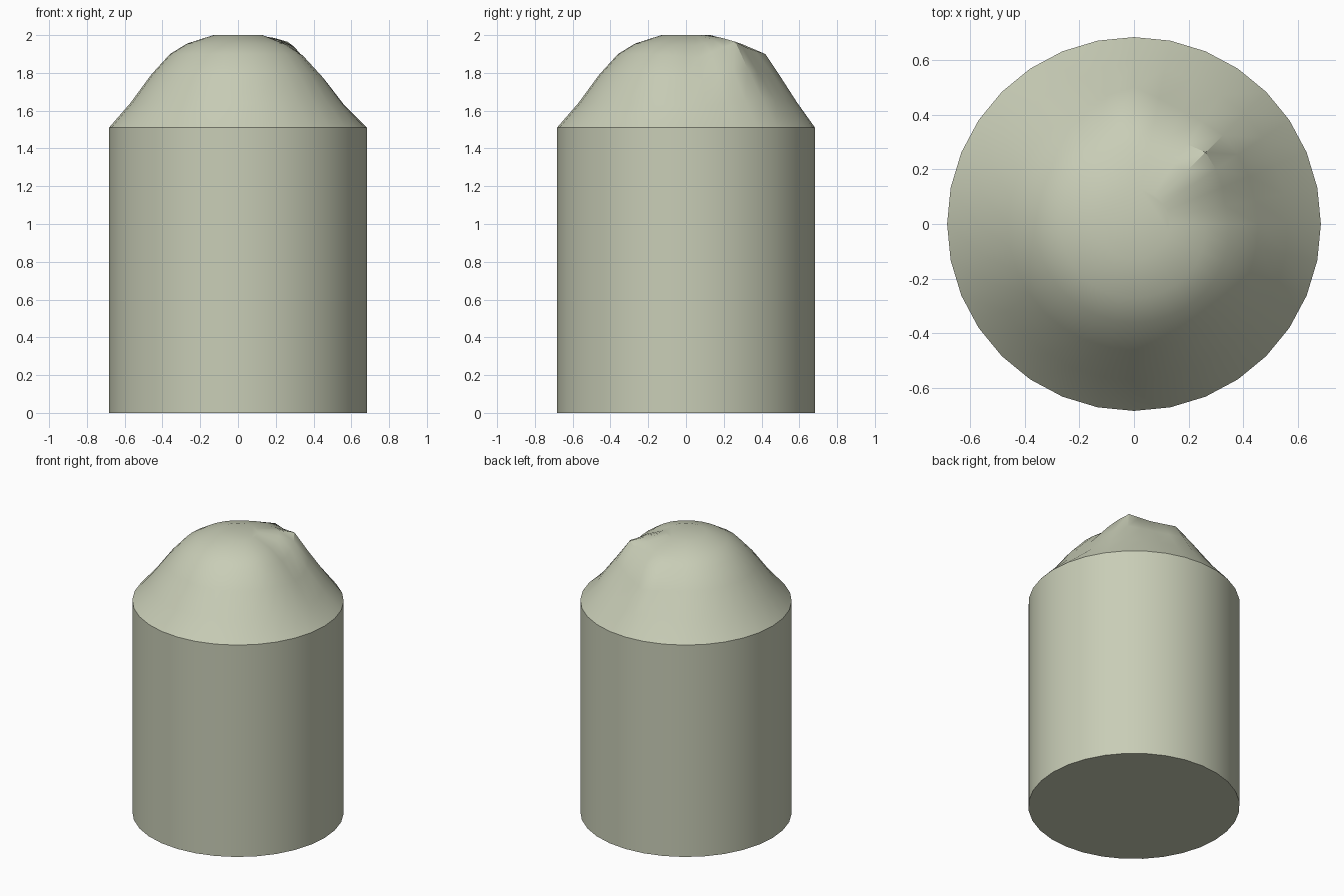
import bpy, bmesh, math

cube = bpy.data.objects.get("Cube")
if cube:
    bpy.data.objects.remove(cube, do_unlink=True)

SEGMENTS = 32
RADIUS, SHOULDER = 0.683, 1.51

# One pale grey-green material
mat = bpy.data.materials.new("pale grey green")
mat.use_nodes = True
COLOUR = (0.58, 0.61, 0.47, 1)
mat.diffuse_color = COLOUR
mat.node_tree.nodes["Principled BSDF"].inputs["Base Color"].default_value = COLOUR

# Dome profiles as (radius, height), from the shoulder to the flat top
REGULAR = [(RADIUS, SHOULDER), (0.57, 1.64), (0.46, 1.79), (0.36, 1.90), (0.27, 1.955), (0.13, 2.0)]
HOLLOW = [(RADIUS, SHOULDER), (0.56, 1.625), (0.45, 1.765), (0.34, 1.88), (0.255, 1.945), (0.13, 2.0)]
RIDGE = [(RADIUS, SHOULDER), (0.57, 1.665), (0.46, 1.825), (0.37, 1.965), (0.27, 1.985), (0.13, 2.0)]
BACK = [(RADIUS, SHOULDER), (0.59, 1.64), (0.50, 1.78), (0.42, 1.90), (0.29, 1.955), (0.13, 2.0)]
# Flattening of the facet between the ridge and the back, for each ring
DIP = [0, 0.01, 0.03, 0.045, 0.02, 0]

# Which profile applies at which angle round the dome, in degrees
KEYS = [(-30, REGULAR), (11.25, HOLLOW), (45, RIDGE), (90, BACK), (115, REGULAR), (330, REGULAR)]


def dome_point(ring, degrees):
    """Radius and height of the dome at one ring and angle."""
    if degrees > 330:
        degrees -= 360
    for (a, first), (b, second) in zip(KEYS, KEYS[1:]):
        if a <= degrees <= b:
            t = (degrees - a) / (b - a)
            r = first[ring][0] * (1 - t) + second[ring][0] * t
            z = first[ring][1] * (1 - t) + second[ring][1] * t
            if first is RIDGE:
                r -= DIP[ring] * math.sin(math.pi * t)
            return r, z


def add_ring(bm, point):
    """Add one closed ring of vertices; point maps an angle to (radius, height)."""
    ring = []
    for i in range(SEGMENTS):
        degrees = 360 * i / SEGMENTS
        r, z = point(degrees)
        a = math.radians(degrees)
        ring.append(bm.verts.new((r * math.cos(a), r * math.sin(a), z)))
    return ring


# Straight wall, closed below, and the dome above it
bm = bmesh.new()
rings = [add_ring(bm, lambda d: (RADIUS, 0))]
for k in range(len(REGULAR)):
    rings.append(add_ring(bm, lambda d, k=k: dome_point(k, d)))
for low, high in zip(rings, rings[1:]):
    for i in range(SEGMENTS):
        j = (i + 1) % SEGMENTS
        bm.faces.new((low[i], low[j], high[j], high[i]))
bm.faces.new(rings[0][::-1])
bm.faces.new(rings[-1])
bmesh.ops.recalc_face_normals(bm, faces=bm.faces)

mesh = bpy.data.meshes.new("domed_cylinder")
bm.to_mesh(mesh)
bm.free()
mesh.materials.append(mat)
body = bpy.data.objects.new("domed_cylinder", mesh)
bpy.context.collection.objects.link(body)

# Smooth surface with crisp base and shoulder
bpy.ops.object.select_all(action='DESELECT')
body.select_set(True)
bpy.context.view_layer.objects.active = body
bpy.ops.object.shade_smooth_by_angle(angle=math.radians(35))
